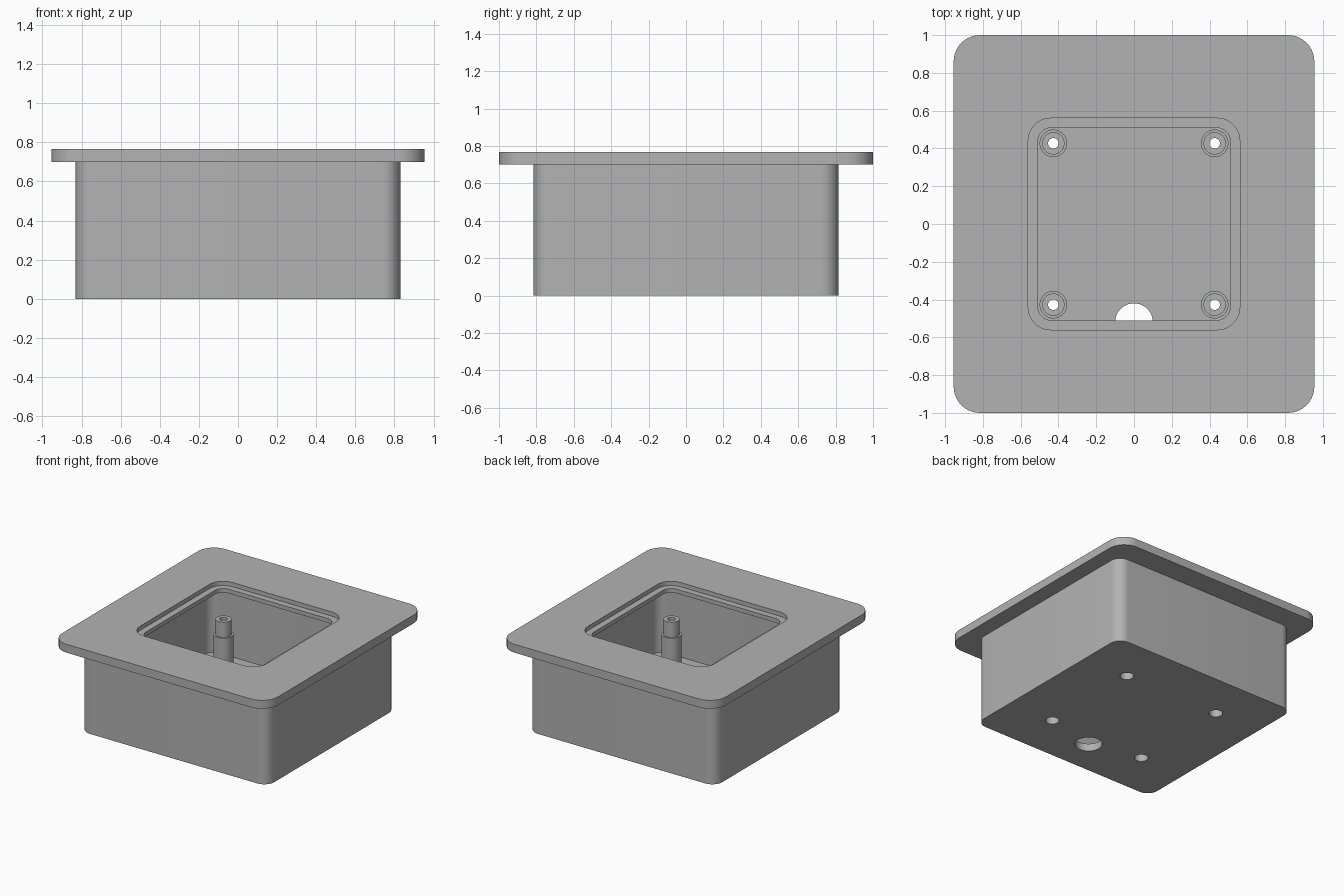
import bpy, bmesh
from math import cos, sin, pi, radians

cube = bpy.data.objects.get("Cube")
if cube:
    bpy.data.objects.remove(cube, do_unlink=True)

grey = bpy.data.materials.new("plain grey")
grey.use_nodes = True
colour = (0.45, 0.45, 0.45, 1)
grey.diffuse_color = colour
grey.node_tree.nodes["Principled BSDF"].inputs["Base Color"].default_value = colour


def rounded_rect(hx, hy, r, z, steps=10):
    """Counter-clockwise outline of a rectangle with round corners."""
    points = []
    for i, (sx, sy) in enumerate([(1, 1), (-1, 1), (-1, -1), (1, -1)]):
        for k in range(steps + 1):
            a = (i + k / steps) * pi / 2
            points.append((sx * (hx - r) + r * cos(a), sy * (hy - r) + r * sin(a), z))
    return points


def circle(r, z, centre=(0, 0), sides=40):
    return [(centre[0] + r * cos(2 * pi * k / sides),
             centre[1] + r * sin(2 * pi * k / sides), z) for k in range(sides)]


def loft(name, rings, closed):
    """Skin matching rings; closed joins last to first, otherwise ends are capped."""
    bm = bmesh.new()
    loops = [[bm.verts.new(p) for p in ring] for ring in rings]
    pairs = list(zip(loops, loops[1:]))
    if closed:
        pairs.append((loops[-1], loops[0]))
    else:
        bm.faces.new(loops[0])
        bm.faces.new(loops[-1])
    for a, b in pairs:
        n = len(a)
        for k in range(n):
            j = (k + 1) % n
            bm.faces.new((a[k], a[j], b[j], b[k]))
    bmesh.ops.recalc_face_normals(bm, faces=bm.faces)
    mesh = bpy.data.meshes.new(name)
    bm.to_mesh(mesh)
    bm.free()
    mesh.materials.append(grey)
    obj = bpy.data.objects.new(name, mesh)
    bpy.context.collection.objects.link(obj)
    return obj


def activate(obj):
    bpy.ops.object.select_all(action='DESELECT')
    obj.select_set(True)
    bpy.context.view_layer.objects.active = obj


def drill(obj, r, centre):
    """Cut a round hole through the floor."""
    cutter = loft("hole_cutter", [circle(r, -0.1, centre), circle(r, 0.2, centre)], False)
    cutter.hide_render = True
    mod = obj.modifiers.new("hole", 'BOOLEAN')
    mod.operation = 'DIFFERENCE'
    mod.solver = 'EXACT'
    mod.object = cutter
    activate(obj)
    bpy.ops.object.modifier_apply(modifier=mod.name)
    bpy.data.objects.remove(cutter, do_unlink=True)


FLOOR, RIM, TOP = 0.06, 0.70, 0.767
POST = 0.427

# open box with thin walls
box = loft("box_body", [
    rounded_rect(0.83, 0.815, 0.09, 0),
    rounded_rect(0.83, 0.815, 0.09, RIM),
    rounded_rect(0.77, 0.755, 0.08, RIM),
    rounded_rect(0.77, 0.755, 0.08, FLOOR)], False)

# screw holes under the posts and the cable hole
post_centres = [(sx * POST, sy * POST) for sx in (-1, 1) for sy in (-1, 1)]
for c in post_centres:
    drill(box, 0.05, c)
drill(box, 0.1, (0, -0.52))

# wide flange with a stepped square opening
flange = loft("top_flange", [
    rounded_rect(0.955, 1, 0.14, RIM),
    rounded_rect(0.955, 1, 0.14, TOP),
    rounded_rect(0.56, 0.56, 0.12, TOP),
    rounded_rect(0.56, 0.56, 0.12, 0.733),
    rounded_rect(0.51, 0.51, 0.075, 0.733),
    rounded_rect(0.51, 0.51, 0.075, RIM)], True)

# hollow stepped posts: outside going up, then the bore going down
profile = [(0.073, FLOOR), (0.073, 0.41), (0.059, 0.41), (0.059, 0.53),
           (0.028, 0.53), (0.028, 0.36), (0.05, 0.36), (0.05, FLOOR)]
posts = [loft("screw_post", [circle(r, z, c) for r, z in profile], True)
         for c in post_centres]

for obj in [box, flange] + posts:
    activate(obj)
    bpy.ops.object.shade_smooth_by_angle(angle=radians(30))
